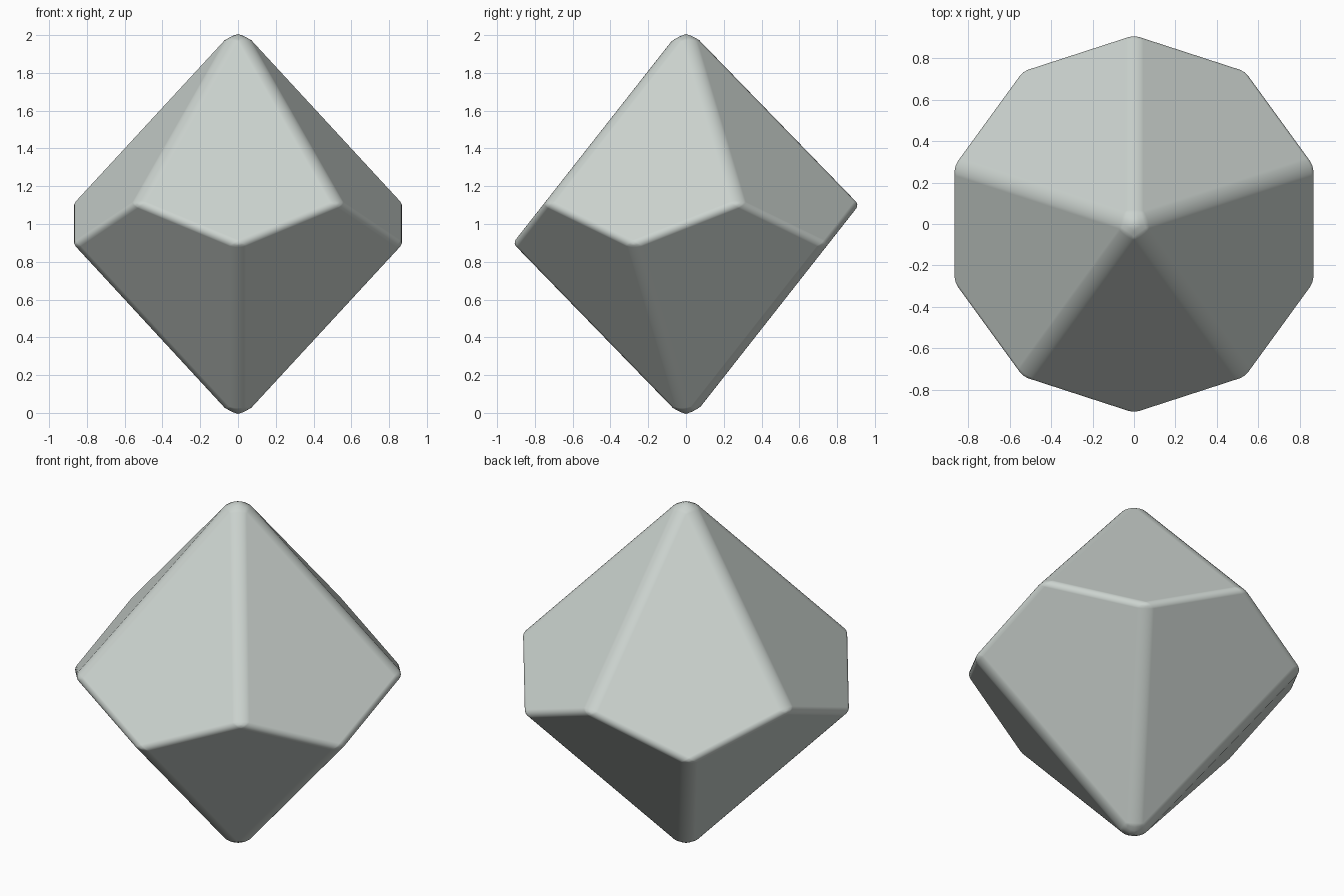
import bpy, bmesh
from math import cos, sin, pi, radians

# Remove the default cube
cube = bpy.data.objects.get("Cube")
if cube:
    bpy.data.objects.remove(cube)

SIDES = 5
APEX = 1.065       # half height before rounding
RADIUS = 0.925     # ring radius before rounding
RING = APEX * (1 - cos(pi / SIDES)) / (1 + cos(pi / SIDES))   # keeps the kites flat

# Plain grey-green material
mat = bpy.data.materials.new("pale grey")
mat.use_nodes = True
colour = (0.60, 0.65, 0.62, 1)
mat.diffuse_color = colour
mat.node_tree.nodes["Principled BSDF"].inputs["Base Color"].default_value = colour

# Ten kites: a zigzag ring joined to the two tips
bm = bmesh.new()
top = bm.verts.new((0, 0, 1 + APEX))
bottom = bm.verts.new((0, 0, 1 - APEX))
ring = []
for i in range(2 * SIDES):
    a = radians(90) + i * pi / SIDES
    z = 1 + (RING if i % 2 == 0 else -RING)
    ring.append(bm.verts.new((RADIUS * cos(a), RADIUS * sin(a), z)))
for i in range(2 * SIDES):
    tip = top if i % 2 else bottom
    bm.faces.new((tip, ring[i - 1], ring[i], ring[(i + 1) % (2 * SIDES)]))
bmesh.ops.recalc_face_normals(bm, faces=bm.faces)

# Long edges are rounded more than the ring edges
weight = bm.edges.layers.float.new("bevel_weight_edge")
for e in bm.edges:
    e[weight] = 1.0 if top in e.verts or bottom in e.verts else 0.63

mesh = bpy.data.meshes.new("ten_sided_die")
bm.to_mesh(mesh)
bm.free()
mesh.materials.append(mat)
mesh.shade_smooth()
die = bpy.data.objects.new("ten_sided_die", mesh)
bpy.context.collection.objects.link(die)

# Rounded edges with flat faces between them
bevel = die.modifiers.new("rounded_edges", 'BEVEL')
bevel.limit_method = 'WEIGHT'
bevel.width = 0.051
bevel.segments = 6
bevel.harden_normals = True
